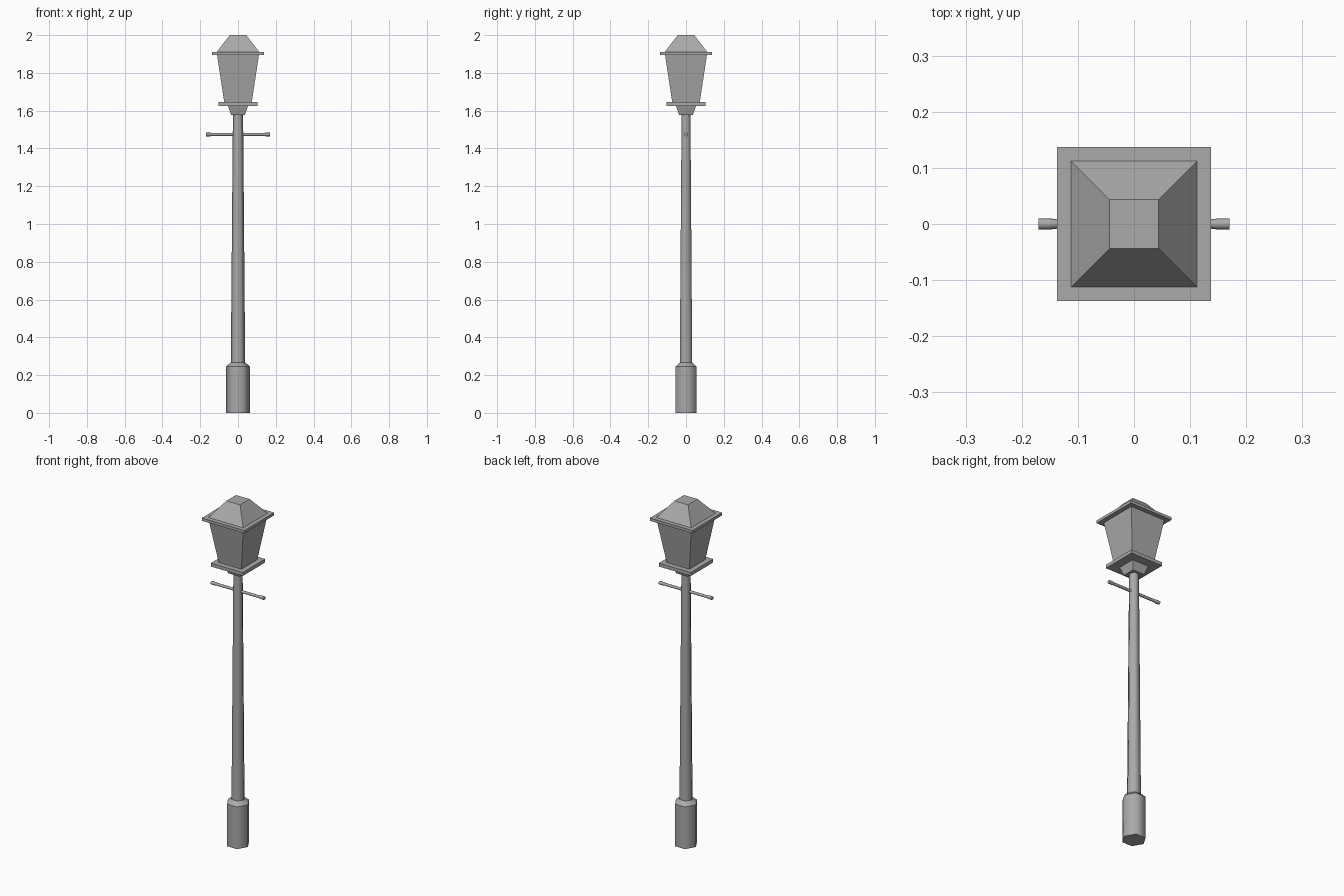
import bpy, bmesh, math
from mathutils import Matrix

cube = bpy.data.objects.get("Cube")
if cube:
    bpy.data.objects.remove(cube)

GREY = (0.4, 0.4, 0.4, 1)
metal = bpy.data.materials.new("grey_metal")
metal.use_nodes = True
metal.diffuse_color = GREY
metal.node_tree.nodes["Principled BSDF"].inputs["Base Color"].default_value = GREY


def stack(name, profile, sides, turn=0.0, smooth=False, matrix=Matrix()):
    """Loft regular polygons through (corner radius, height) pairs, with caps."""
    bm = bmesh.new()
    rings = []
    for r, z in profile:
        angles = [turn + math.tau * i / sides for i in range(sides)]
        rings.append([bm.verts.new((r * math.cos(a), r * math.sin(a), z)) for a in angles])
    for low, high in zip(rings, rings[1:]):
        for i in range(sides):
            j = (i + 1) % sides
            bm.faces.new((low[i], low[j], high[j], high[i])).smooth = smooth
    bm.faces.new(rings[0][::-1])
    bm.faces.new(rings[-1])
    # Rings stay crisp, the long sides blend
    for e in bm.edges:
        e.smooth = abs(e.verts[0].co.z - e.verts[1].co.z) > 1e-5
    bm.transform(matrix)
    mesh = bpy.data.meshes.new(name)
    bm.to_mesh(mesh)
    bm.free()
    mesh.materials.append(metal)
    obj = bpy.data.objects.new(name, mesh)
    bpy.context.collection.objects.link(obj)
    return obj


def square(name, profile):
    """Square block from (half width, height) pairs."""
    return stack(name, [(h * math.sqrt(2), z) for h, z in profile], 4, math.pi / 4)


# Hexagonal post
stack("base", [(0.064, 0), (0.064, 0.245), (0.038, 0.267)], 6, smooth=True)
stack("post", [(0.038, 0.26), (0.027, 1.585)], 6, smooth=True)

# Ladder rest: one bar to each side with a thicker tip
for side, name in ((1, "left_bar"), (-1, "right_bar")):
    place = Matrix.Translation((0, 0, 1.474)) @ Matrix.Rotation(side * math.pi / 2, 4, "Y")
    stack(name, [(0.008, 0), (0.008, 0.135), (0.01, 0.15), (0.01, 0.17)], 8,
          smooth=True, matrix=place)

# Lantern
square("lantern_neck", [(0.037, 1.578), (0.053, 1.626)])
square("lower_plate", [(0.103, 1.625), (0.103, 1.645)])
square("lantern_body", [(0.073, 1.645), (0.111, 1.896)])
square("upper_plate", [(0.137, 1.895), (0.137, 1.911)])
square("roof", [(0.112, 1.911), (0.044, 2.0)])
